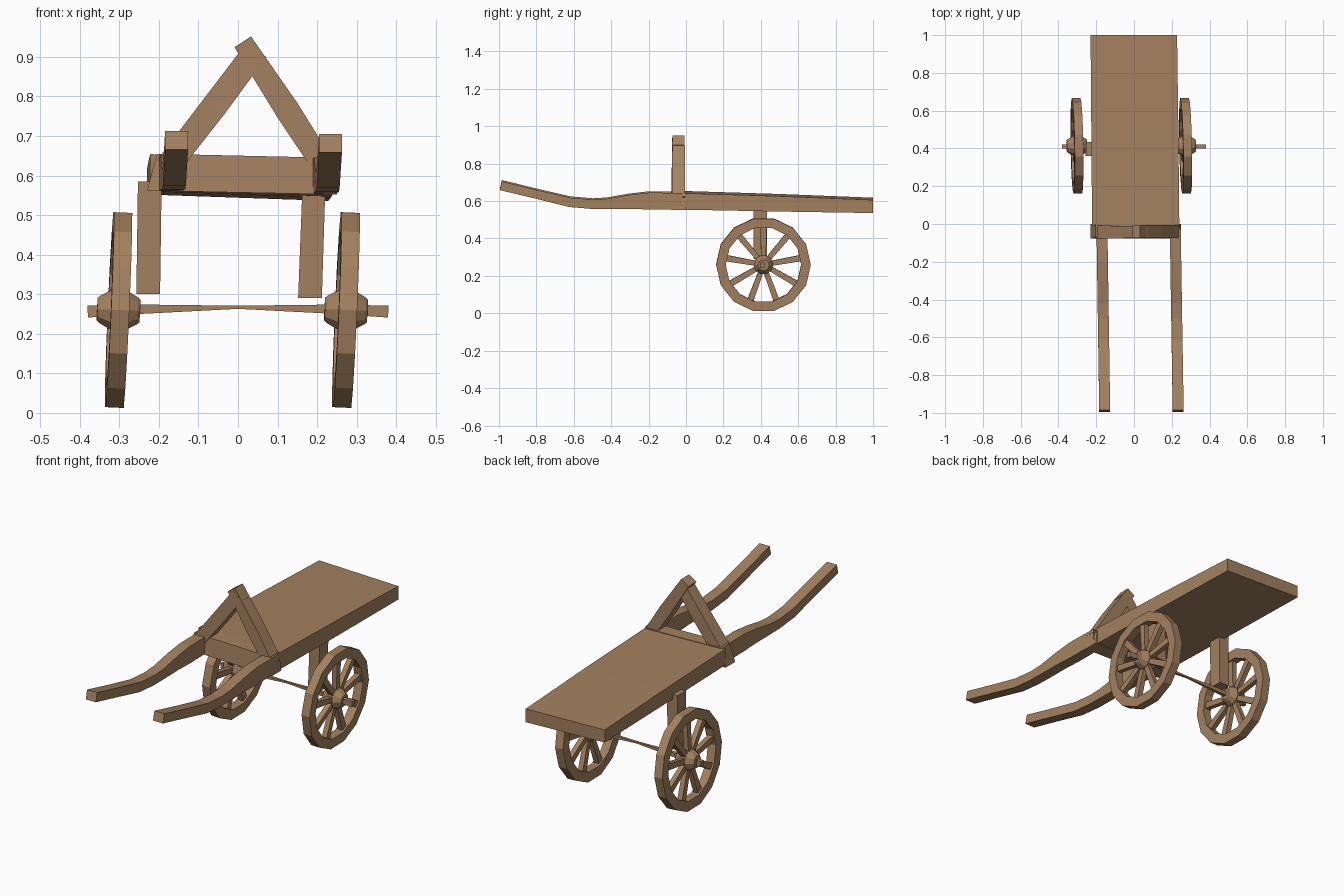
import bpy, bmesh, math
from mathutils import Vector, Matrix

if "Cube" in bpy.data.objects:
    bpy.data.objects.remove(bpy.data.objects["Cube"], do_unlink=True)

wood = bpy.data.materials.new("weathered_wood")
wood.use_nodes = True
colour = (0.37, 0.22, 0.115, 1)
wood.diffuse_color = colour
wood.node_tree.nodes["Principled BSDF"].inputs["Base Color"].default_value = colour


def finish(name, bm):
    bmesh.ops.recalc_face_normals(bm, faces=bm.faces)
    mesh = bpy.data.meshes.new(name)
    bm.to_mesh(mesh)
    bm.free()
    mesh.materials.append(wood)
    obj = bpy.data.objects.new(name, mesh)
    bpy.context.collection.objects.link(obj)
    return obj


def loft(bm, rings, closed=False):
    """Skin a list of point loops; cap the ends unless the loft is closed."""
    loops = [[bm.verts.new(p) for p in ring] for ring in rings]
    pairs = list(zip(loops, loops[1:]))
    if closed:
        pairs.append((loops[-1], loops[0]))
    else:
        bm.faces.new(loops[0])
        bm.faces.new(loops[-1])
    for a, b in pairs:
        for i in range(len(a)):
            j = (i + 1) % len(a)
            bm.faces.new((a[i], a[j], b[j], b[i]))


def beam(bm, stations, side):
    """Square timber through (centre, width, depth) stations; side is the width axis."""
    side = Vector(side).normalized()
    pts = [Vector(s[0]) for s in stations]
    rings = []
    for i, (c, w, d) in enumerate(stations):
        along = (pts[min(i + 1, len(pts) - 1)] - pts[max(i - 1, 0)]).normalized()
        up = along.cross(side).normalized()
        rings.append([pts[i] + side * w / 2 * a + up * d / 2 * b
                      for a, b in ((-1, -1), (1, -1), (1, 1), (-1, 1))])
    loft(bm, rings)


def timber(name, stations, side=(1, 0, 0)):
    bm = bmesh.new()
    beam(bm, stations, side)
    return finish(name, bm)


# Sloping bed, dropping slightly toward the back and toward +x
bm = bmesh.new()
bed = []
for y, x0, x1, bottom, top in ((-0.01, -0.222, 0.24, 0.562, 0.648),
                               (0.5, -0.226, 0.235, 0.552, 0.632),
                               (1.0, -0.23, 0.228, 0.544, 0.612)):
    bed.append([(x0, y, bottom + 0.008), (x1, y, bottom - 0.008),
                (x1, y, top - 0.006), (x0, y, top + 0.006)])
loft(bm, bed)
finish("bed", bm)

# Cross beam at the front of the bed
bm = bmesh.new()
loft(bm, [[(x, -0.078, 0.56 + s), (x, 0.0, 0.56 + s),
           (x + t, 0.0, 0.653 + s), (x + t, -0.07, 0.653 + s)]
          for x, t, s in ((-0.23, 0.025, 0.002), (0.25, -0.012, -0.008))])
finish("front_cross_beam", bm)

# Curved pulling handles: y, centre height, thickness
HANDLE = ((-0.99, 0.686, 0.048), (-0.8, 0.640, 0.047), (-0.62, 0.597, 0.05),
          (-0.5, 0.587, 0.05), (-0.42, 0.589, 0.055), (-0.3, 0.600, 0.075),
          (-0.2, 0.604, 0.09), (-0.02, 0.604, 0.088))
for name, root, tip, drop in (("right_handle", -0.17, -0.155, 0.003),
                              ("left_handle", 0.218, 0.234, -0.004)):
    timber(name, [((root + (tip - root) * -y, y, z + drop), 0.058, h)
                  for y, z, h in HANDLE])

# Crossed A-frame above the front beam
timber("right_frame_leg", [((-0.18, -0.043, 0.62), 0.07, 0.062),
                           ((-0.06, -0.043, 0.775), 0.066, 0.065),
                           ((0.047, -0.043, 0.918), 0.062, 0.062)], (0, 1, 0))
timber("left_frame_leg", [((0.225, -0.04, 0.61), 0.07, 0.056),
                          ((0.125, -0.04, 0.765), 0.068, 0.062),
                          ((0.012, -0.04, 0.938), 0.066, 0.05)], (0, 1, 0))

# Posts hanging under the bed
timber("right_post", [((-0.227, 0.397, 0.30), 0.06, 0.072),
                      ((-0.223, 0.397, 0.585), 0.06, 0.072)])
timber("left_post", [((0.182, 0.397, 0.29), 0.06, 0.072),
                     ((0.192, 0.397, 0.575), 0.058, 0.072)])

# Axle, pinched in the middle
timber("axle", [((-0.38, 0.41, 0.256), 0.022, 0.03), ((-0.25, 0.41, 0.262), 0.02, 0.024),
                ((0, 0.41, 0.267), 0.01, 0.008),
                ((0.25, 0.41, 0.262), 0.02, 0.024), ((0.38, 0.41, 0.256), 0.022, 0.03)],
       (0, 1, 0))


# Spoked wheels, built around the x axis and then leaned
def polar(x, r, a):
    return Vector((x, r * math.cos(a), r * math.sin(a)))


def wheel(name, x, yaw):
    sides, spokes = 14, 9
    place = (Matrix.Translation((x, 0.414, 0.26)) @ Matrix.Rotation(yaw, 4, "Z")
             @ Matrix.Rotation(math.radians(2.5), 4, "Y"))
    bm = bmesh.new()
    loft(bm, [[polar(w, r, math.tau * k / sides) for w, r in
               ((-0.023, 0.202), (0.023, 0.202), (0.023, 0.253), (-0.023, 0.253))]
              for k in range(sides)], closed=True)
    bm.transform(place)
    finish(name + "_rim", bm)

    bm = bmesh.new()
    for k in range(spokes):
        a = math.radians(10) + math.tau * k / spokes
        beam(bm, [(polar(0, 0.03, a), 0.026, 0.026),
                  (polar(0, 0.212, a), 0.028, 0.034)], (1, 0, 0))
    bm.transform(place)
    finish(name + "_spokes", bm)

    bm = bmesh.new()
    loft(bm, [[polar(w, r, math.tau * k / 10) for k in range(10)]
              for w, r in ((-0.054, 0.03), (-0.048, 0.036), (-0.02, 0.052),
                           (0.02, 0.052), (0.048, 0.036), (0.054, 0.03))])
    bm.transform(place)
    finish(name + "_hub", bm)


wheel("right_wheel", -0.302, math.radians(1))
wheel("left_wheel", 0.273, math.radians(1.2))
